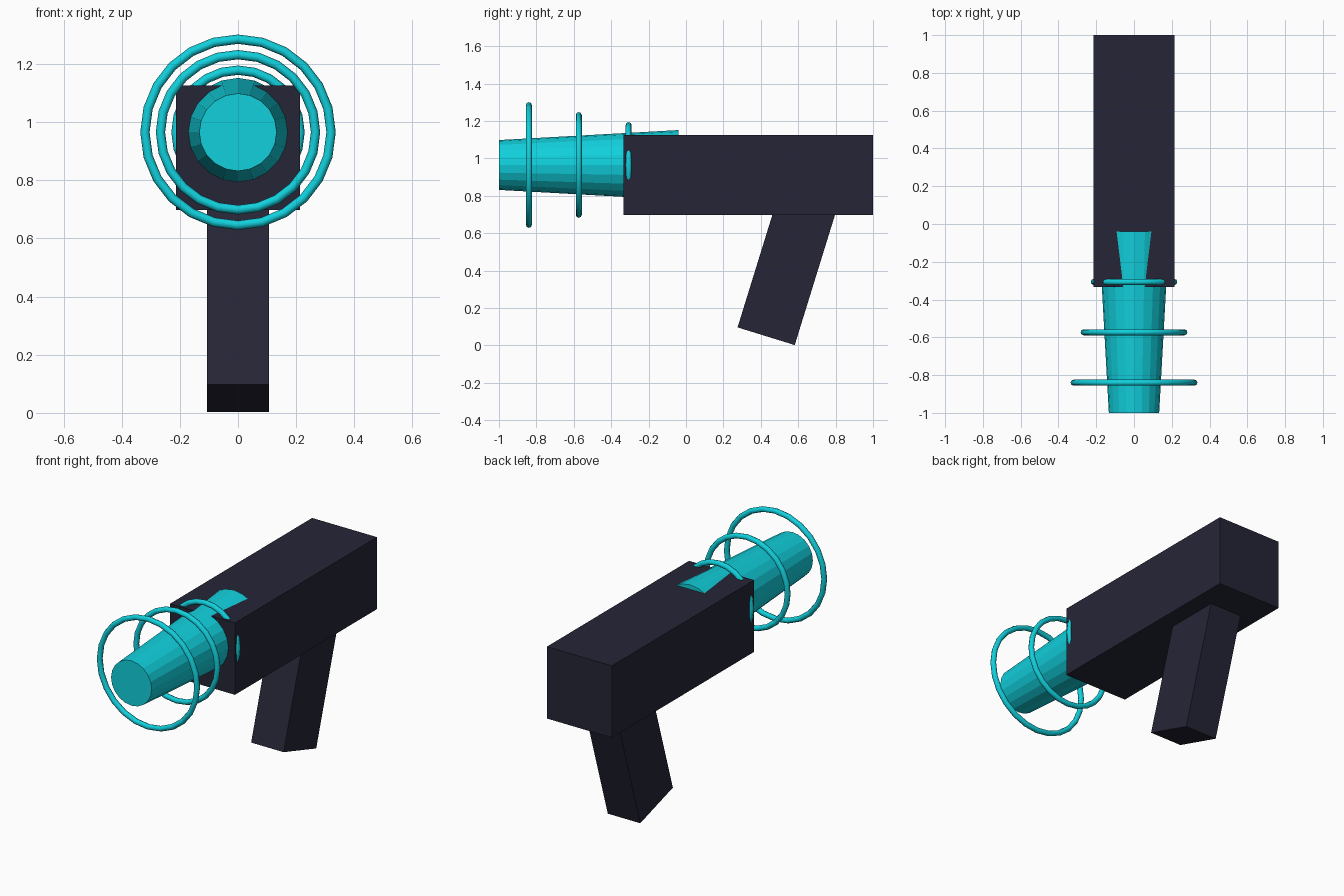
import bpy
import math

cube = bpy.data.objects.get("Cube")
if cube:
    bpy.data.objects.remove(cube, do_unlink=True)


def make_material(name, color):
    mat = bpy.data.materials.new(name)
    mat.use_nodes = True
    mat.diffuse_color = color
    bsdf = next(n for n in mat.node_tree.nodes if n.type == 'BSDF_PRINCIPLED')
    bsdf.inputs["Base Color"].default_value = color
    return mat


navy = make_material("dark navy", (0.0185, 0.0185, 0.038, 1))
teal = make_material("bright teal", (0.0056, 0.63, 0.72, 1))

U = 0.16 / 3            # design module
AXIS_Z = 0.965          # height of the barrel axis
FACE_FRONT = (math.pi / 2, 0, 0)


def finish(name, mat):
    obj = bpy.context.object
    obj.name = obj.data.name = name
    obj.data.materials.append(mat)
    return obj


def box(name, center, size, tilt=0):
    bpy.ops.mesh.primitive_cube_add(size=1, location=center)
    obj = finish(name, navy)
    obj.scale = size
    bpy.ops.object.transform_apply(location=False, rotation=False, scale=True)
    obj.rotation_euler.x = tilt
    return obj


# Body and raked grip
body_z = AXIS_Z - U
box("body", (0, 1 - 12.5 * U, body_z), (8 * U, 25 * U, 8 * U))
box("grip", (0, 1 - 8.5 * U, body_z - 9 * U), (4 * U, 6 * U, 15 * U), -0.3)

# Tapered barrel, partly sunk into the body
bpy.ops.mesh.primitive_cone_add(vertices=20, radius1=3.5 * U, radius2=2.5 * U,
                                depth=18 * U, location=(0, 9 * U - 1, AXIS_Z),
                                rotation=FACE_FRONT)
finish("barrel", teal)

# Rings around the barrel, growing toward the muzzle
for i, label in enumerate(("front", "middle", "rear")):
    bpy.ops.mesh.primitive_torus_add(major_segments=24, minor_segments=8,
                                     major_radius=(6 - i) * U, minor_radius=0.3 * U,
                                     location=(0, -0.84 + 5 * U * i, AXIS_Z),
                                     rotation=FACE_FRONT)
    finish(label + "_ring", teal)
    bpy.ops.object.shade_smooth_by_angle(angle=math.radians(60))
